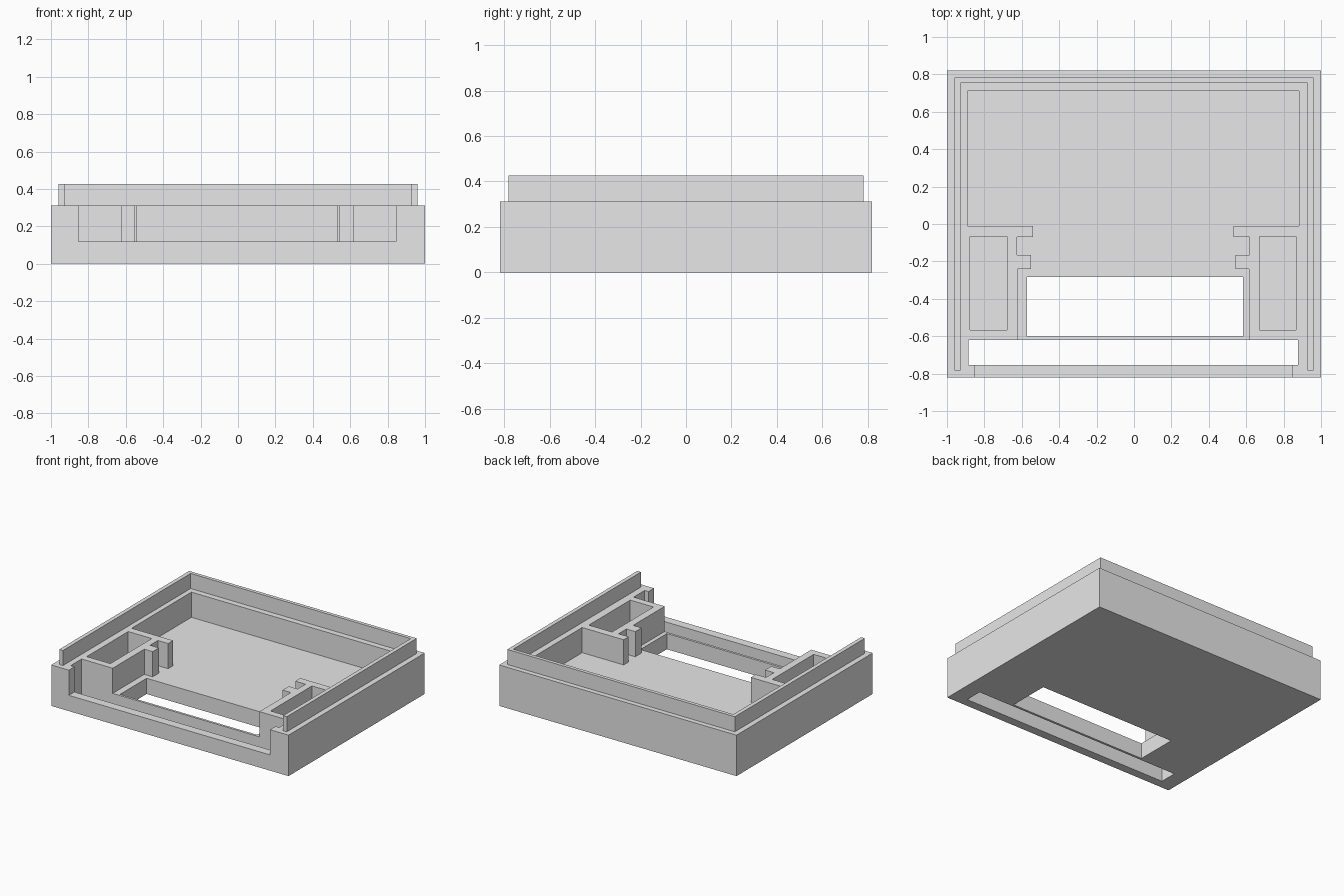
import bpy
import bmesh

cube = bpy.data.objects.get("Cube")
if cube:
    bpy.data.objects.remove(cube, do_unlink=True)

grey = bpy.data.materials.new("light grey plastic")
grey.use_nodes = True
GREY = (0.8, 0.8, 0.8, 1.0)
grey.diffuse_color = GREY
grey.node_tree.nodes["Principled BSDF"].inputs["Base Color"].default_value = GREY

HALF_X, HALF_Y = 1.0, 0.82
FLOOR, RIM, LIP = 0.12, 0.312, 0.427


def prism(name, outline, z0, z1):
    """Upright solid raised from a plan outline."""
    bm = bmesh.new()
    face = bm.faces.new([bm.verts.new((x, y, z0)) for x, y in outline])
    raised = bmesh.ops.extrude_face_region(bm, geom=[face])["geom"]
    bmesh.ops.translate(bm, vec=(0, 0, z1 - z0),
                        verts=[g for g in raised if isinstance(g, bmesh.types.BMVert)])
    bmesh.ops.recalc_face_normals(bm, faces=bm.faces)
    mesh = bpy.data.meshes.new(name)
    bm.to_mesh(mesh)
    bm.free()
    mesh.materials.append(grey)
    obj = bpy.data.objects.new(name, mesh)
    bpy.context.collection.objects.link(obj)
    return obj


def rect(x0, x1, y0, y1):
    return [(x0, y0), (x1, y0), (x1, y1), (x0, y1)]


def mirrored(half, centre):
    """Close a right-hand half outline with its mirror image."""
    return ([(centre + x, y) for x, y in half]
            + [(centre - x, y) for x, y in reversed(half)])


def cut(target, cutter):
    mod = target.modifiers.new("cut", "BOOLEAN")
    mod.operation = "DIFFERENCE"
    mod.solver = "EXACT"
    mod.object = cutter
    bpy.context.view_layer.objects.active = target
    bpy.ops.object.modifier_apply(modifier=mod.name)
    bpy.data.objects.remove(cutter, do_unlink=True)


# Solid tray block
tray = prism("tray", rect(-HALF_X, HALF_X, -HALF_Y, HALF_Y), 0, RIM)

# Main cavity: front notch, slot bay, stepped latch guides, rear bay
cavity = [(0.848, -0.9), (0.848, -0.753), (0.88, -0.753), (0.88, -0.62),
          (0.618, -0.62), (0.618, -0.24), (0.547, -0.24), (0.547, -0.165),
          (0.622, -0.165), (0.622, -0.07), (0.536, -0.07), (0.536, -0.01),
          (0.886, -0.01), (0.886, 0.71)]
cut(tray, prism("cavity_cutter", mirrored(cavity, -0.004), FLOOR, 0.5))

# Side pockets
for x0, x1 in ((-0.878, -0.679), (0.671, 0.867)):
    cut(tray, prism("pocket_cutter", rect(x0, x1, -0.567, -0.068), FLOOR, 0.5))

# Openings through the floor
cut(tray, prism("window_cutter", rect(-0.572, 0.583, -0.602, -0.283), -0.1, 0.2))
cut(tray, prism("slot_cutter", rect(-0.884, 0.876, -0.753, -0.62), -0.1, 0.2))

# Raised lip around the back and both sides
lip = [(0.928, -0.782), (0.959, -0.782), (0.959, 0.782)]
inner = [(0.928, 0.755)]
outline = ([(x, y) for x, y in lip] + [(-x, y) for x, y in reversed(lip)]
           + [(-x, y) for x, y in inner] + inner)
prism("raised_lip", outline, RIM, LIP)
